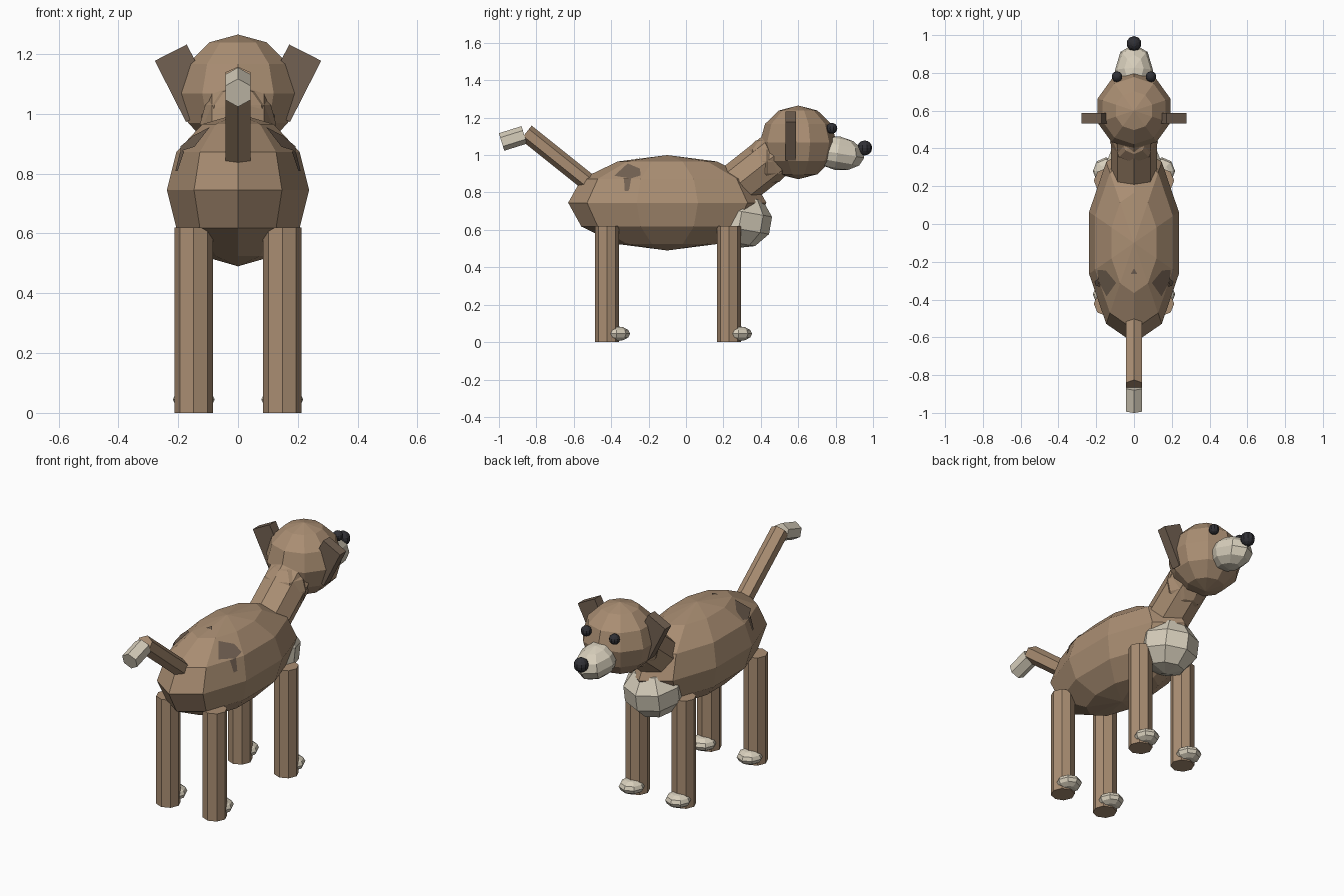
import bpy, bmesh, math
from mathutils import Vector, Matrix
from mathutils.bvhtree import BVHTree

if "Cube" in bpy.data.objects:
    bpy.data.objects.remove(bpy.data.objects["Cube"])


def material(name, rgb):
    m = bpy.data.materials.new(name)
    m.diffuse_color = (*rgb, 1)
    m.use_nodes = True
    m.node_tree.nodes["Principled BSDF"].inputs["Base Color"].default_value = m.diffuse_color
    return m


TAN = material("tan_fur", (0.40, 0.27, 0.17))
BROWN = material("dark_brown_fur", (0.17, 0.12, 0.085))
CREAM = material("cream_fur", (0.68, 0.62, 0.50))
BLACK = material("black", (0.03, 0.03, 0.036))


def finish(name, bm, mat):
    mesh = bpy.data.meshes.new(name)
    bm.to_mesh(mesh)
    bm.free()
    mesh.materials.append(mat)
    ob = bpy.data.objects.new(name, mesh)
    bpy.context.collection.objects.link(ob)
    return ob


def ball(name, mat, center, radii, segs=10, rings=6, tilt=0):
    bm = bmesh.new()
    bmesh.ops.create_uvsphere(bm, u_segments=segs, v_segments=rings, radius=1)
    bm.transform(Matrix.Translation(center)
                 @ Matrix.Rotation(math.radians(tilt), 4, 'X')
                 @ Matrix.Diagonal((*radii, 1)))
    return finish(name, bm, mat)


def rod(name, mat, a, b, radius, sides):
    a, b = Vector(a), Vector(b)
    bm = bmesh.new()
    bmesh.ops.create_cone(bm, cap_ends=True, segments=sides, radius1=radius,
                          radius2=radius, depth=(b - a).length)
    turn = Vector((0, 0, 1)).rotation_difference(b - a).to_matrix().to_4x4()
    bm.transform(Matrix.Translation((a + b) / 2) @ turn)
    return finish(name, bm, mat)


# Torso and chest
body = ball("body", TAN, (0, -0.1, 0.745), (0.25, 0.53, 0.255))
ball("chest", CREAM, (0, 0.29, 0.652), (0.165, 0.173, 0.152), 8, 5, -10)

# Neck and head
rod("neck", TAN, (0, 0.277, 0.842), (0, 0.50, 1.018), 0.122, 8)
ball("neck_top", TAN, (0, 0.434, 0.966), (0.127, 0.127, 0.127), 8, 6)
ball("head", TAN, (0, 0.6, 1.068), (0.203, 0.205, 0.197))
ball("muzzle", CREAM, (0, 0.81, 1.01), (0.102, 0.145, 0.09), 8, 6, -10)
ball("nose", BLACK, (0, 0.955, 1.038), (0.04, 0.04, 0.04), 10, 8)

# Tail with bent pale tip
rod("tail", TAN, (0, -0.42, 0.772), (0, -0.855, 1.12), 0.048, 6)
rod("tail_tip", CREAM, (0, -0.865, 1.108), (0, -0.986, 1.07), 0.049, 6)

for side, s in (("left", -1), ("right", 1)):
    # Eyes
    ball("eye_" + side, BLACK, (s * 0.09, 0.78, 1.143), (0.029,) * 3, 10, 8)
    # Ears: slanted slabs
    bm = bmesh.new()
    bmesh.ops.create_cube(bm, size=1)
    bm.transform(Matrix.Translation((s * 0.1725, 0.56, 1.102))
                 @ Matrix.Rotation(s * math.radians(27), 4, 'Y')
                 @ Matrix.Diagonal((0.12, 0.057, 0.23, 1)))
    finish("ear_" + side, bm, BROWN)
    # Legs and paws
    for end, y in (("front", 0.23), ("back", -0.422)):
        x = s * 0.148
        rod(f"{end}_leg_{side}", TAN, (x, y, 0), (x, y, 0.62), 0.065, 8)
        ball(f"{end}_paw_{side}", CREAM, (x, y + 0.05, 0.045),
             (0.07, 0.073, 0.04), 8, 6)

# Dark coat patches wrapped onto the body
bm = bmesh.new()
bm.from_mesh(body.data)
skin = BVHTree.FromBMesh(bm)
bm.free()


def patch(name, points):
    bm = bmesh.new()
    bm.faces.new([bm.verts.new(p) for p in points])
    bmesh.ops.poke(bm, faces=bm.faces[:])
    bmesh.ops.subdivide_edges(bm, edges=bm.edges[:], cuts=3, use_grid_fill=True)
    for v in bm.verts:
        spot, normal, _, _ = skin.find_nearest(v.co)
        v.co = spot + normal * 0.005
    bm.normal_update()
    for f in bm.faces:
        if f.normal.dot(f.calc_center_median() - Vector((0, -0.2, 0.745))) < 0:
            f.normal_flip()
    finish(name, bm, BROWN)


for side, s in (("left", -1), ("right", 1)):
    patch("coat_patch_" + side, [(s * x, y, z) for x, y, z in (
        (0.09, -0.31, 0.95), (0.16, -0.25, 0.94), (0.20, -0.245, 0.90),
        (0.20, -0.30, 0.885), (0.15, -0.385, 0.895))])
    patch("coat_streak_" + side, [(s * x, y, z) for x, y, z in (
        (0.20, -0.295, 0.89), (0.20, -0.34, 0.89),
        (0.21, -0.33, 0.81), (0.21, -0.305, 0.81))])
patch("coat_patch_top", [(-0.018, -0.265, 0.98), (0.018, -0.265, 0.98),
                         (0, -0.235, 0.98)])
